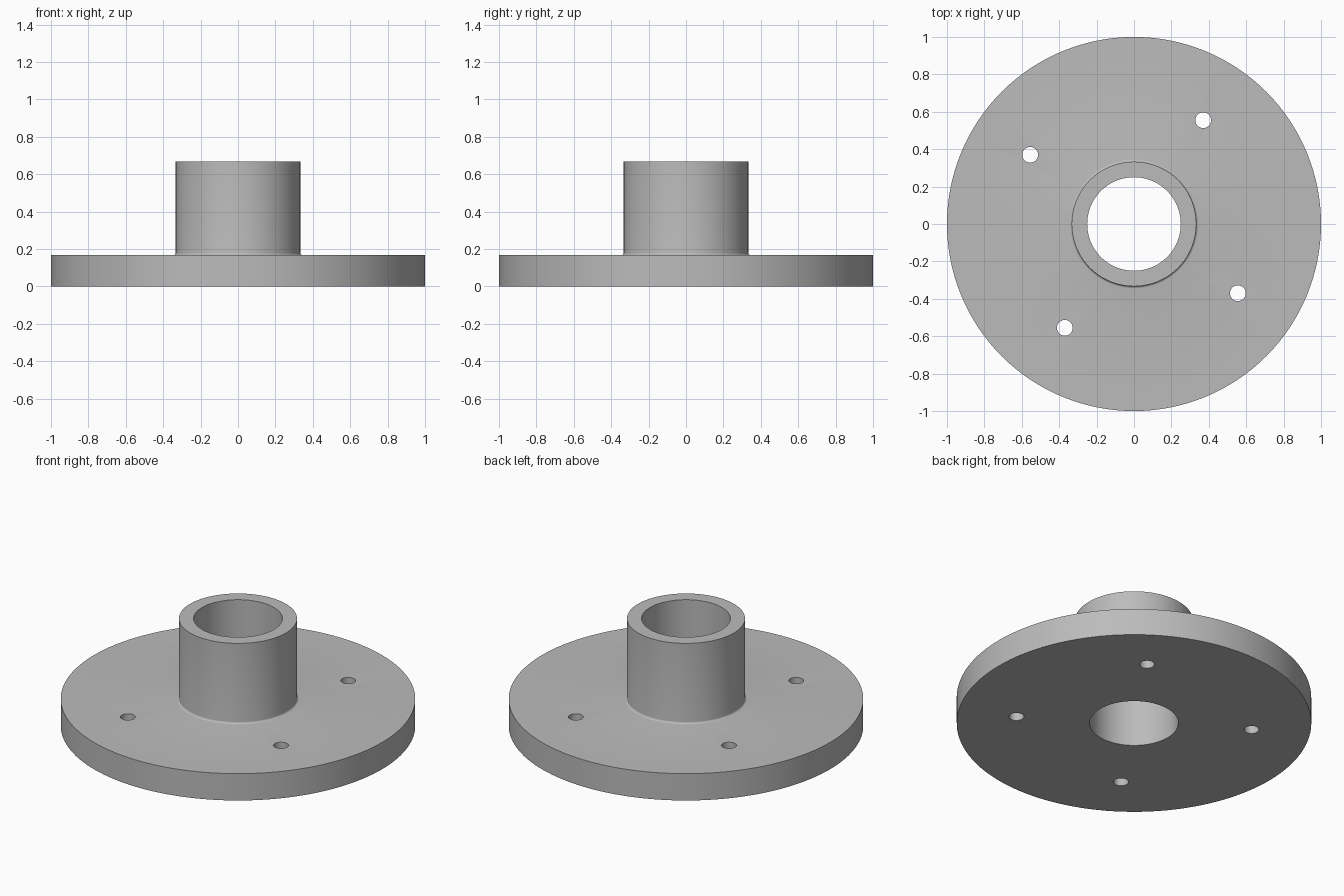
import bpy
import bmesh
from math import cos, sin, pi, radians, atan2, hypot

SEGMENTS = 128
FLANGE_TOP, HUB_TOP = 0.167, 0.667
BORE, HUB, FLANGE = 0.25, 0.333, 1.0
FILLET = 0.012

cube = bpy.data.objects.get("Cube")
if cube:
    bpy.data.objects.remove(cube, do_unlink=True)

# Material
grey = bpy.data.materials.new("plain grey")
grey.use_nodes = True
colour = (0.5, 0.5, 0.5, 1)
grey.diffuse_color = colour
grey.node_tree.nodes["Principled BSDF"].inputs["Base Color"].default_value = colour


def lathe(name, profile):
    """Revolve a closed (radius, z) profile around the z axis."""
    bm = bmesh.new()
    rings = []
    for i in range(SEGMENTS):
        a = 2 * pi * i / SEGMENTS
        rings.append([bm.verts.new((r * cos(a), r * sin(a), z)) for r, z in profile])
    n = len(profile)
    for i, ring in enumerate(rings):
        after = rings[(i + 1) % SEGMENTS]
        for j in range(n):
            k = (j + 1) % n
            bm.faces.new((ring[j], after[j], after[k], ring[k]))
    bmesh.ops.recalc_face_normals(bm, faces=bm.faces)
    mesh = bpy.data.meshes.new(name)
    bm.to_mesh(mesh)
    bm.free()
    mesh.materials.append(grey)
    obj = bpy.data.objects.new(name, mesh)
    bpy.context.collection.objects.link(obj)
    return obj


# Flange and hub in one section, with a small fillet where they meet
fillet = []
for step in range(6):
    a = radians(270 - 18 * step)
    fillet.append((HUB + FILLET + FILLET * cos(a), FLANGE_TOP + FILLET + FILLET * sin(a)))
section = [(BORE, 0), (FLANGE, 0), (FLANGE, FLANGE_TOP), *fillet,
           (HUB, HUB_TOP), (BORE, HUB_TOP)]
flange = lathe("flanged_hub", section)

# Four bolt holes, evenly spaced on one circle
bolt_circle, first_angle = hypot(0.37, 0.555), atan2(0.555, 0.37)
cutters = []
for i in range(4):
    a = first_angle + i * pi / 2
    bpy.ops.mesh.primitive_cylinder_add(
        vertices=48, radius=0.042, depth=0.4,
        location=(bolt_circle * cos(a), bolt_circle * sin(a), FLANGE_TOP / 2))
    cutter = bpy.context.object
    cutter.name = f"bolt_hole_cutter_{i + 1}"
    cutter.data.materials.append(grey)
    cut = flange.modifiers.new(f"bolt_hole_{i + 1}", "BOOLEAN")
    cut.operation, cut.solver, cut.object = "DIFFERENCE", "EXACT", cutter
    cutters.append(cutter)

# Apply the cuts, then discard the cutters
bpy.ops.object.select_all(action="DESELECT")
flange.select_set(True)
bpy.context.view_layer.objects.active = flange
for modifier in list(flange.modifiers):
    bpy.ops.object.modifier_apply(modifier=modifier.name)
for cutter in cutters:
    bpy.data.objects.remove(cutter, do_unlink=True)

bpy.ops.object.shade_smooth_by_angle(angle=radians(30))
